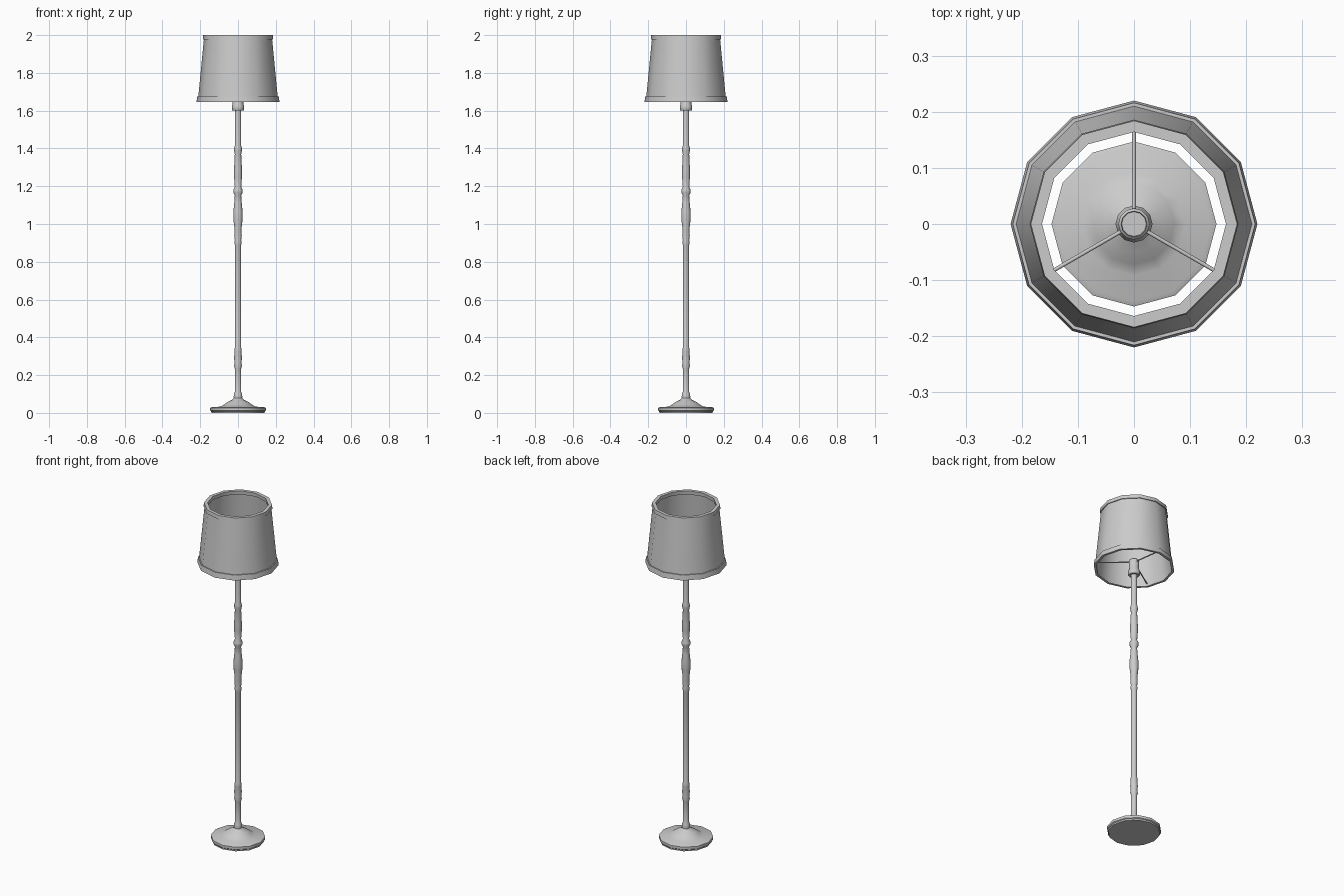
import bpy, bmesh, math
from mathutils import Vector

if "Cube" in bpy.data.objects:
    bpy.data.objects.remove(bpy.data.objects["Cube"])

SIDES = 12


def finish(name, bm, angle=38):
    bmesh.ops.recalc_face_normals(bm, faces=bm.faces)
    mesh = bpy.data.meshes.new(name)
    bm.to_mesh(mesh)
    bm.free()
    ob = bpy.data.objects.new(name, mesh)
    bpy.context.collection.objects.link(ob)
    bpy.ops.object.select_all(action='DESELECT')
    ob.select_set(True)
    bpy.context.view_layer.objects.active = ob
    bpy.ops.object.shade_smooth_by_angle(angle=math.radians(angle))
    return ob


def lathe(name, profile, closed=False, sides=SIDES):
    """Spin (radius, z) points round z; closed makes a ring, otherwise ends are capped."""
    bm = bmesh.new()
    rings = [[bm.verts.new((r * math.cos(2 * math.pi * i / sides),
                            r * math.sin(2 * math.pi * i / sides), z))
              for i in range(sides)] for r, z in profile]
    pairs = list(zip(rings, rings[1:]))
    if closed:
        pairs.append((rings[-1], rings[0]))
    else:
        bm.faces.new(rings[0])
        bm.faces.new(rings[-1])
    for a, b in pairs:
        for i in range(sides):
            j = (i + 1) % sides
            bm.faces.new((a[i], a[j], b[j], b[i]))
    return finish(name, bm)


def rod(name, start, end, radius):
    a, b = Vector(start), Vector(end)
    bm = bmesh.new()
    bmesh.ops.create_cone(bm, cap_ends=True, segments=8, radius1=radius,
                          radius2=radius, depth=(b - a).length)
    turn = (b - a).to_track_quat('Z', 'Y')
    for v in bm.verts:
        v.co = turn @ v.co + (a + b) / 2
    return finish(name, bm, 50)


# Stepped, domed foot
lathe("base", [(0.141, 0), (0.142, 0.008), (0.147, 0.012), (0.147, 0.027),
               (0.138, 0.031), (0.092, 0.033), (0.072, 0.046), (0.052, 0.060),
               (0.032, 0.069), (0.022, 0.078)])

# Turned pole
lathe("pole", [(0.021, 0.07), (0.023, 0.085), (0.021, 0.10), (0.017, 0.11),
               (0.017, 0.235), (0.021, 0.25), (0.018, 0.265), (0.021, 0.29),
               (0.018, 0.325), (0.020, 0.335), (0.017, 0.345),
               (0.017, 0.89), (0.020, 0.90), (0.017, 0.915), (0.020, 0.94),
               (0.018, 0.97), (0.024, 1.02), (0.025, 1.06), (0.020, 1.11),
               (0.017, 1.15), (0.025, 1.168), (0.025, 1.18), (0.017, 1.197),
               (0.021, 1.25), (0.021, 1.29), (0.017, 1.37), (0.021, 1.39),
               (0.021, 1.40), (0.017, 1.415), (0.017, 1.62)])

# Bulb socket
lathe("socket", [(0.029, 1.60), (0.033, 1.605), (0.033, 1.625), (0.028, 1.635),
                 (0.028, 1.69), (0.023, 1.695), (0.022, 1.685)])

# Three spokes carrying the shade
for k in range(3):
    t = math.radians(90 + 120 * k)
    c, s = math.cos(t), math.sin(t)
    rod(f"shade_spoke_{k + 1}", (0.02 * c, 0.02 * s, 1.68),
        (0.206 * c, 0.206 * s, 1.66), 0.0035)

# Tapered shade with a trim band at each end
lathe("shade", [(0.212, 1.655), (0.179, 1.995), (0.173, 1.995), (0.206, 1.655)], closed=True)
lathe("shade_bottom_trim", [(0.220, 1.645), (0.216, 1.675), (0.204, 1.675), (0.206, 1.645)],
      closed=True)
lathe("shade_top_trim", [(0.186, 1.978), (0.184, 2.0), (0.164, 2.0), (0.166, 1.978)],
      closed=True)
